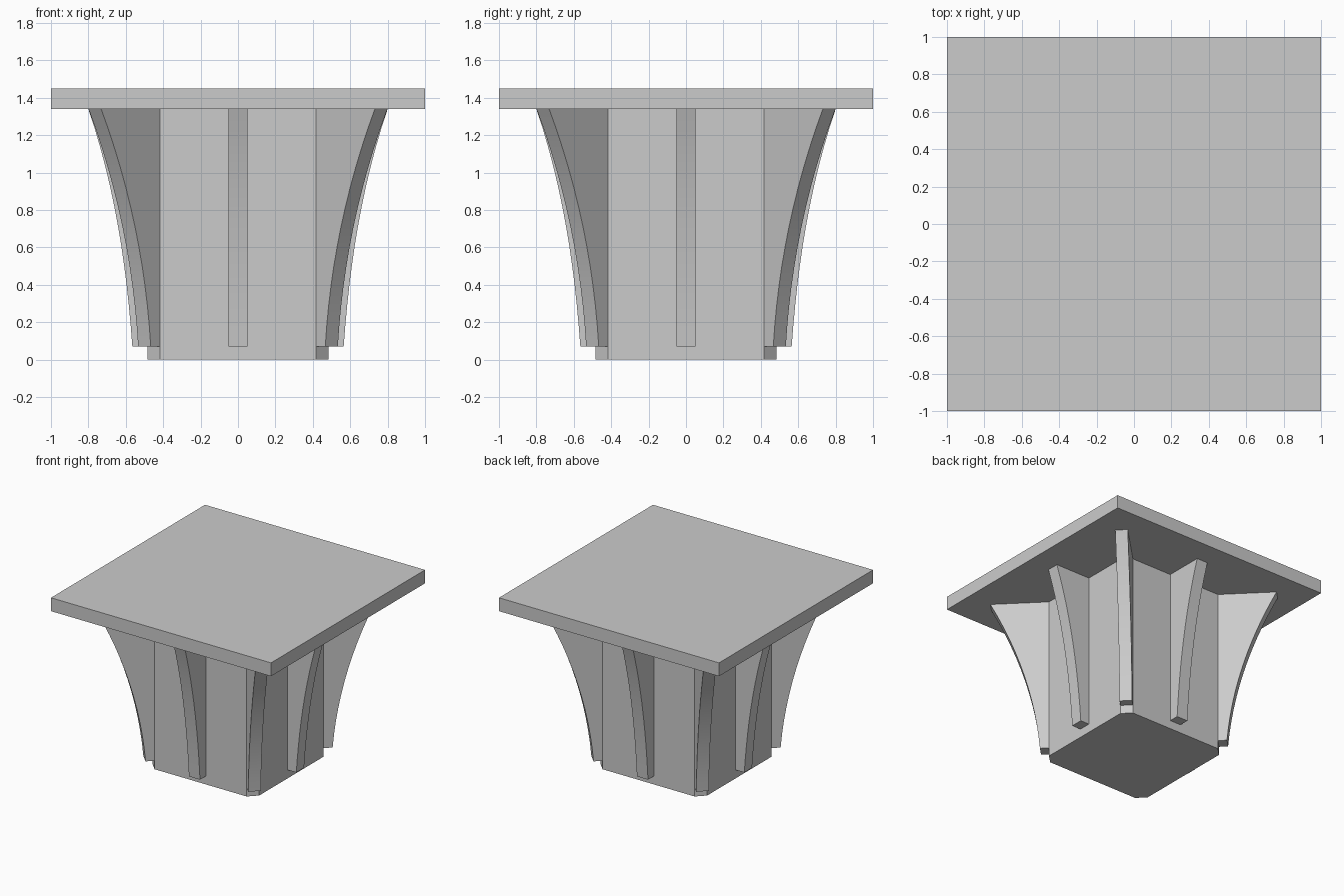
import bpy, bmesh, math
from mathutils import Vector, Matrix

old = bpy.data.objects.get("Cube")
if old:
    bpy.data.objects.remove(old)

stone = bpy.data.materials.new("grey_stone")
stone.use_nodes = True
colour = (0.6, 0.6, 0.6, 1)
stone.diffuse_color = colour
stone.node_tree.nodes["Principled BSDF"].inputs["Base Color"].default_value = colour

CORE, CHAMFER = 0.485, 0.067
SLAB_BOTTOM, SLAB_TOP, FIN_BOTTOM = 1.34, 1.45, 0.07


def extrude(name, outline, direction):
    """Solid from a planar outline swept along a direction."""
    bm = bmesh.new()
    face = bm.faces.new([bm.verts.new(p) for p in outline])
    swept = bmesh.ops.extrude_face_region(bm, geom=[face])["geom"]
    verts = [v for v in swept if isinstance(v, bmesh.types.BMVert)]
    bmesh.ops.translate(bm, verts=verts, vec=direction)
    bmesh.ops.recalc_face_normals(bm, faces=bm.faces)
    mesh = bpy.data.meshes.new(name)
    bm.to_mesh(mesh)
    bm.free()
    mesh.materials.append(stone)
    obj = bpy.data.objects.new(name, mesh)
    bpy.context.collection.objects.link(obj)
    return obj


def bezier(a, b, c, d, steps=12):
    a, b, c, d = map(Vector, (a, b, c, d))
    for i in range(steps + 1):
        t = i / steps
        s = 1 - t
        yield a * s**3 + b * 3 * s * s * t + c * 3 * s * t * t + d * t**3


def fin(name, controls, inner, width, angle):
    """Curved bracket running outwards from the core at the given angle."""
    curve = [Vector((p.x, -width / 2, p.y)) for p in bezier(*controls)]
    outline = [Vector((inner, -width / 2, FIN_BOTTOM))] + curve
    outline.append(Vector((inner, -width / 2, SLAB_BOTTOM)))
    obj = extrude(name, outline, (0, width, 0))
    obj.data.transform(Matrix.Rotation(angle, 4, "Z"))
    bpy.ops.object.select_all(action="DESELECT")
    obj.select_set(True)
    bpy.context.view_layer.objects.active = obj
    bpy.ops.object.shade_smooth_by_angle(angle=math.radians(30))


# Square slab on top
square = [(-1, -1, SLAB_BOTTOM), (1, -1, SLAB_BOTTOM), (1, 1, SLAB_BOTTOM), (-1, 1, SLAB_BOTTOM)]
extrude("top_slab", square, (0, 0, SLAB_TOP - SLAB_BOTTOM))

# Core block with chamfered corners
flat = CORE - CHAMFER
octagon = []
for i in range(4):
    turn = Matrix.Rotation(i * math.pi / 2, 3, "Z")
    octagon += [turn @ Vector((CORE, -flat, 0)), turn @ Vector((CORE, flat, 0))]
extrude("core_block", octagon, (0, 0, SLAB_BOTTOM))

# Brackets: one on each side and one on each corner
side_curve = [(0.565, FIN_BOTTOM), (0.595, 0.5), (0.66, 0.93), (0.8, SLAB_BOTTOM)]
corner_curve = [(0.5, FIN_BOTTOM), (0.525, 0.5), (0.61, 0.92), (0.765, SLAB_BOTTOM)]
corner_curve = [(x * math.sqrt(2), z) for x, z in corner_curve]
sides = ["left", "back", "right", "front"]
corners = ["back_left", "back_right", "front_right", "front_left"]
for i in range(4):
    angle = i * math.pi / 2
    fin(sides[i] + "_bracket", side_curve, CORE - 0.05, 0.1, angle)
    fin(corners[i] + "_bracket", corner_curve, 0.58, CHAMFER * math.sqrt(2), angle + math.pi / 4)
